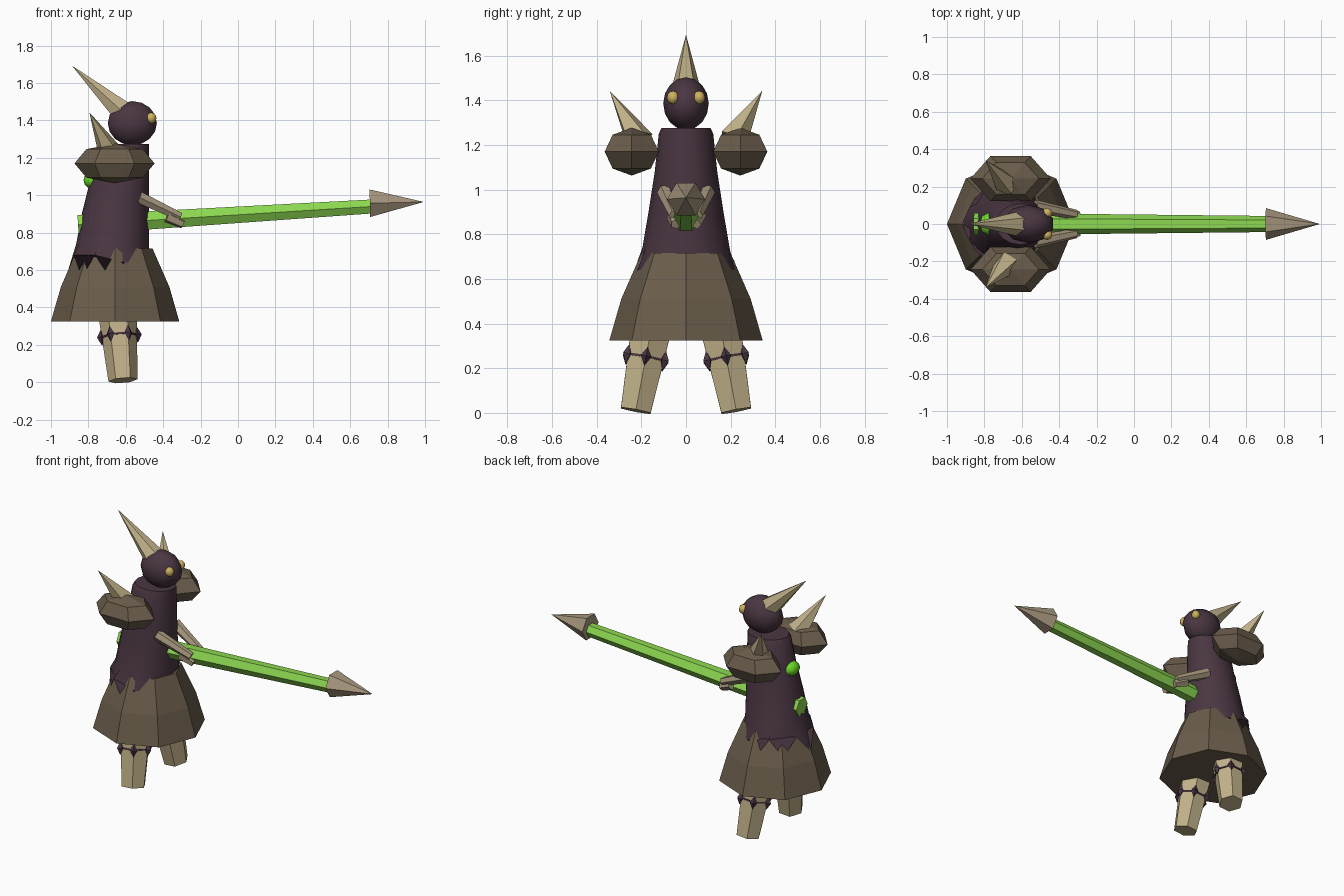
import bpy, bmesh, math
from mathutils import Vector, Matrix

if "Cube" in bpy.data.objects:
    bpy.data.objects.remove(bpy.data.objects["Cube"])


def material(name, r, g, b):
    lin = lambda c: ((c / 255 + 0.055) / 1.055) ** 2.4
    m = bpy.data.materials.new(name)
    m.diffuse_color = (lin(r), lin(g), lin(b), 1)
    m.use_nodes = True
    m.node_tree.nodes["Principled BSDF"].inputs["Base Color"].default_value = m.diffuse_color
    return m


CLOTH = material("dark_purple", 74, 54, 66)
HIDE = material("brown_hide", 106, 93, 75)
BONE = material("pale_bone", 194, 178, 138)
DULL = material("dull_bone", 168, 152, 126)
SHAFT = material("light_green", 140, 215, 80)
GEM = material("bright_green", 108, 215, 40)
GOLD = material("gold", 205, 178, 95)


def finish(name, bm, mat, smooth=False):
    bmesh.ops.recalc_face_normals(bm, faces=bm.faces)
    for f in bm.faces:
        f.smooth = smooth
    mesh = bpy.data.meshes.new(name)
    bm.to_mesh(mesh)
    bm.free()
    mesh.materials.append(mat)
    ob = bpy.data.objects.new(name, mesh)
    bpy.context.collection.objects.link(ob)
    return ob


def loft(name, rings, mat, smooth=False):
    """Skin a stack of equal point rings and cap both ends."""
    bm = bmesh.new()
    rows = [[bm.verts.new(p) for p in ring] for ring in rings]
    n = len(rows[0])
    for a, b in zip(rows, rows[1:]):
        for i in range(n):
            j = (i + 1) % n
            bm.faces.new((a[i], a[j], b[j], b[i]))
    bm.faces.new(rows[0])
    bm.faces.new(rows[-1])
    return finish(name, bm, mat, smooth)


def rod(name, a, b, ra, rb, mat, sides=6, side_axis=(0, 1, 0)):
    """Tapered prism or spike from a to b, one corner turned to side_axis."""
    a, b = Vector(a), Vector(b)
    w = (b - a).normalized()
    u = Vector(side_axis)
    u = (u - w * u.dot(w)).normalized()
    v = w.cross(u)
    ring = lambda c, r: [c + (u * math.cos(t) + v * math.sin(t)) * r
                         for t in (2 * math.pi * i / sides for i in range(sides))]
    return loft(name, [ring(a, ra), ring(b, max(rb, 0.001))], mat)


def ball(name, loc, size, mat, seg, rings, smooth=True, turn=0):
    bm = bmesh.new()
    bmesh.ops.create_uvsphere(
        bm, u_segments=seg, v_segments=rings, radius=1,
        matrix=Matrix.Translation(loc) @ Matrix.Diagonal((*size, 1))
        @ Matrix.Rotation(turn, 4, 'Z'))
    return finish(name, bm, mat, smooth)


def circle(cx, z, rx, ry, n):
    return [(cx + rx * math.cos(2 * math.pi * i / n),
             ry * math.sin(2 * math.pi * i / n), z) for i in range(n)]


# Flared eight-sided skirt
loft("skirt", [circle(-0.657, z, r, r, 8)
               for z, r in ((0.325, 0.343), (0.51, 0.29), (0.715, 0.2))], HIDE)

# Robe: straight front, sloping back, ragged hem at the rear
rings = []
for z, back, half in ((0.64, -0.895, 0.235), (0.74, -0.865, 0.195), (0.9, -0.835, 0.168),
                      (1.08, -0.79, 0.14), (1.25, -0.755, 0.122), (1.275, -0.74, 0.11)):
    rings.append(circle((back - 0.475) / 2, z, (-0.475 - back) / 2, half, 16))
rings[0] = [(x - (0.025 if i == 8 else 0), y,
             z if x > -0.66 else (0.56 if i % 2 == 0 else 0.68))
            for i, (x, y, z) in enumerate(rings[0])]
robe = loft("robe", rings, CLOTH, True)
bpy.context.view_layer.objects.active = robe
robe.select_set(True)
bpy.ops.object.shade_smooth_by_angle(angle=math.radians(45))

# Head with swept-back horn
ball("head", (-0.565, 0, 1.385), (0.138, 0.102, 0.118), CLOTH, 10, 8)
rod("head_horn", (-0.605, 0, 1.435), (-0.885, 0, 1.69), 0.07, 0, BONE)

# Weapon
rod("spear_shaft", (-0.855, 0, 0.842), (0.72, 0, 0.94), 0.06, 0.043, SHAFT)
rod("spear_tip", (0.705, 0, 0.957), (0.99, 0, 0.964), 0.085, 0, DULL)

# Gem set in the back
ball("back_gem", (-0.78, 0, 1.08), (0.046, 0.06, 0.045), GEM, 8, 6)

# Mirrored parts
for s, side in ((-1, "right"), (1, "left")):
    ball(side + "_eye", (-0.464, s * 0.058, 1.412), (0.028, 0.028, 0.03), GOLD, 8, 6)
    ball(side + "_shoulder_pad", (-0.66, s * 0.243, 1.17), (0.214, 0.14, 0.107),
         HIDE, 6, 4, False, math.pi / 6)
    rod(side + "_shoulder_spike", (-0.68, s * 0.21, 1.22), (-0.793, s * 0.34, 1.44),
        0.068, 0, BONE, 5)

    # Forearm and hand gripping the shaft
    rod(side + "_forearm", (-0.53, s * 0.095, 0.99), (-0.31, s * 0.05, 0.885),
        0.036, 0.026, DULL)
    rod(side + "_hand", (-0.38, s * 0.06, 0.885), (-0.295, s * 0.045, 0.845),
        0.032, 0.024, DULL, 5)

    # Leg, tapering and splayed outward
    top, foot = Vector((-0.645, s * 0.155, 0.38)), Vector((-0.615, s * 0.225, 0.01))
    rod(side + "_leg", top, foot, 0.104, 0.078, BONE, 6, (1, 0, 0))

    # Thin anklet with a spiked stud at each corner of the leg
    mid = top.lerp(foot, 0.36)
    bm = bmesh.new()
    w = (foot - top).normalized()
    u = (Vector((1, 0, 0)) - w * w.x).normalized()
    v = w.cross(u)
    for i in range(6):
        t = math.pi * i / 3
        d = u * math.cos(t) + v * math.sin(t)
        c = mid + d * 0.096
        e = w.cross(d)
        loop = [bm.verts.new(c + k) for k in (d * 0.024, e * 0.024, -d * 0.024, -e * 0.024)]
        for end in (w * 0.045, -w * 0.045):
            p = bm.verts.new(c + end)
            for j in range(4):
                bm.faces.new((loop[j], loop[(j + 1) % 4], p))
    finish(side + "_anklet_studs", bm, CLOTH)
    rod(side + "_anklet_band", mid - w * 0.005, mid + w * 0.005, 0.1, 0.1,
        CLOTH, 6, (1, 0, 0))
